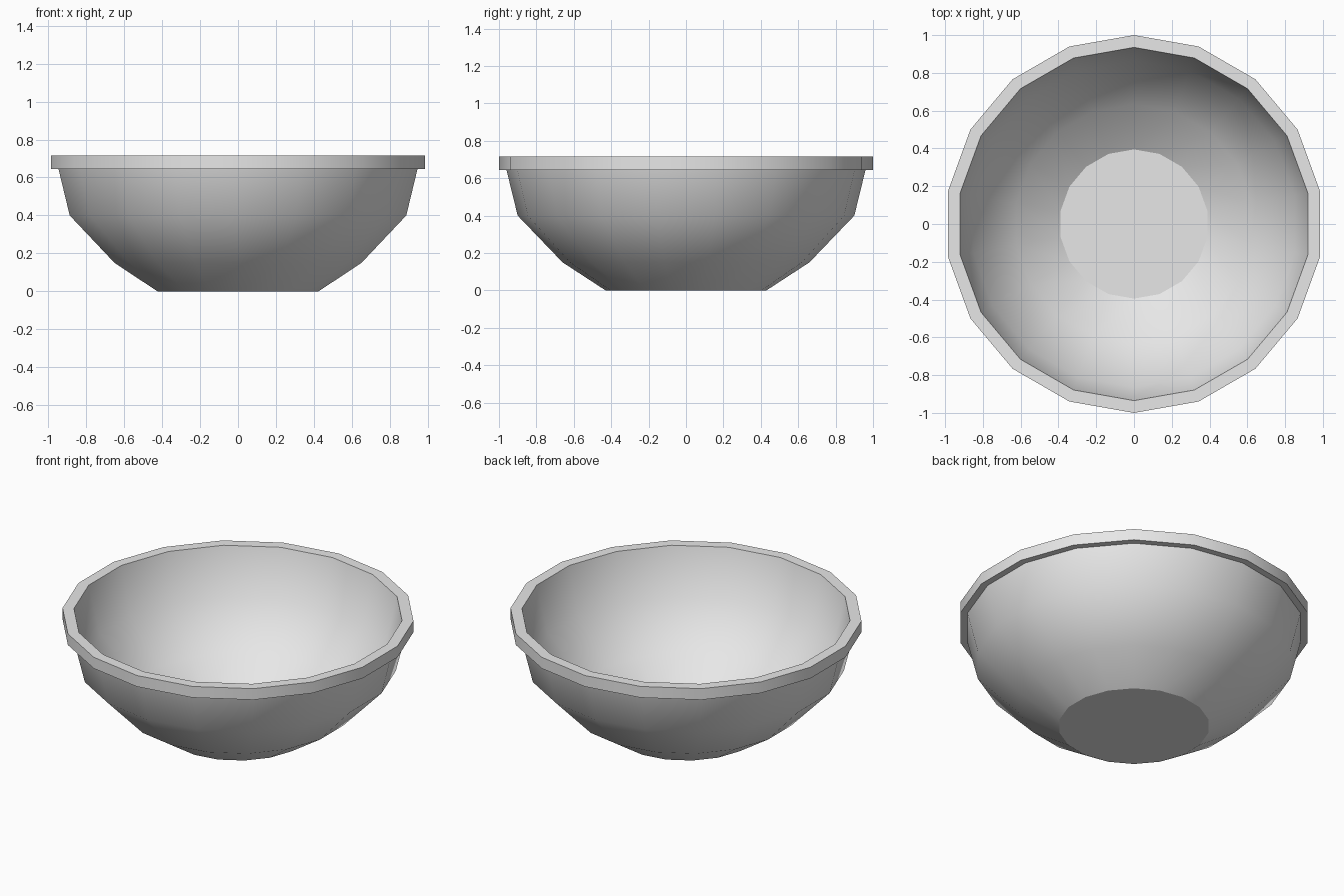
import bpy
import bmesh
from math import sin, cos, pi

cube = bpy.data.objects.get("Cube")
if cube:
    bpy.data.objects.remove(cube, do_unlink=True)

SIDES = 18

# One plain grey for the whole bowl
grey = bpy.data.materials.new("light_grey")
grey.use_nodes = True
grey.diffuse_color = (0.8, 0.8, 0.8, 1)
grey.node_tree.nodes["Principled BSDF"].inputs["Base Color"].default_value = (0.8, 0.8, 0.8, 1)

# Closed wall section (radius, height), from the base up and back down inside
profile = [
    (0.43, 0.0), (0.66, 0.15), (0.90, 0.40), (0.96, 0.645),     # outer wall
    (1.0, 0.645), (1.0, 0.715), (0.935, 0.715),                 # rim lip
    (0.865, 0.42), (0.633, 0.18), (0.395, 0.03),                # inner wall
]
sharp_rings = {0, 3, 4, 5, 6, 9}    # base, lip corners and floor edge


def ring(bm, radius, height):
    """Ring of vertices with one corner pointing straight back."""
    angles = [2 * pi * i / SIDES for i in range(SIDES)]
    return [bm.verts.new((-radius * sin(a), radius * cos(a), height)) for a in angles]


bm = bmesh.new()
rings = [ring(bm, r, z) for r, z in profile]

# Wall and lip bands
for low, high in zip(rings, rings[1:]):
    for i in range(SIDES):
        j = (i + 1) % SIDES
        bm.faces.new((low[i], low[j], high[j], high[i])).smooth = True

# Base underneath and floor inside
bm.faces.new(rings[0][::-1])
bm.faces.new(rings[-1])

# Creases at the base, lip and floor
for k in sharp_rings:
    for i in range(SIDES):
        bm.edges.get((rings[k][i], rings[k][(i + 1) % SIDES])).smooth = False

bmesh.ops.recalc_face_normals(bm, faces=bm.faces)
mesh = bpy.data.meshes.new("bowl")
bm.to_mesh(mesh)
bm.free()
mesh.materials.append(grey)
bpy.context.collection.objects.link(bpy.data.objects.new("bowl", mesh))
